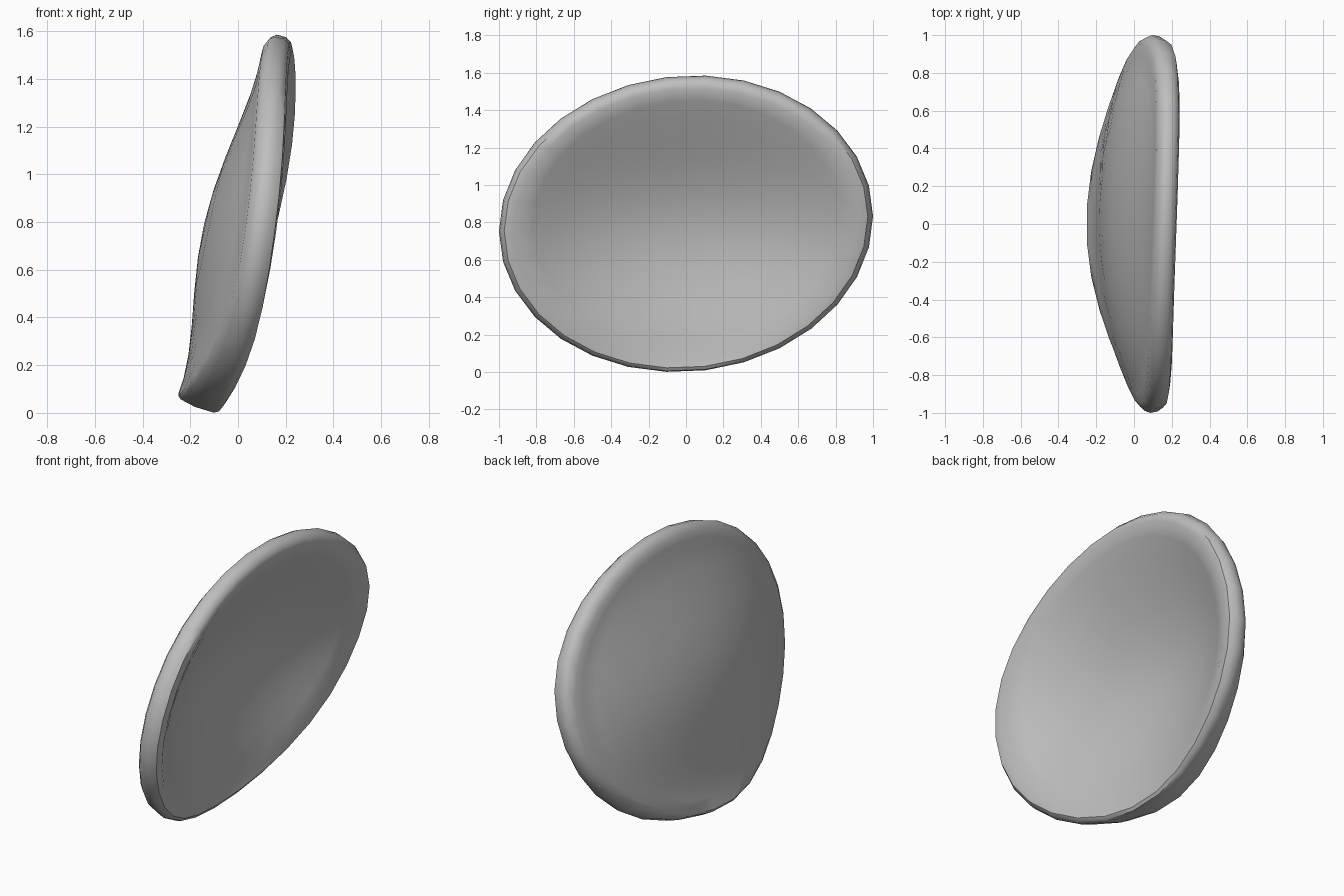
import bpy, bmesh
from math import sin, cos, pi

if "Cube" in bpy.data.objects:
    bpy.data.objects.remove(bpy.data.objects["Cube"])

SEGMENTS = 30
MID_Z = 0.793
CORE = 0.038


def spine(z):
    """Depth of the rear face along the centre line (smooth polynomial)."""
    return -0.25 + (z - 0.08) * (0.227 + (z - 0.3) * (-0.149
                    + (z - 0.8) * (0.361 - 0.418 * (z - 1.2))))


def rear_depth(y, z):
    """Dished rear face: sides wrap forward, less so near the top."""
    wrap = (0.17 * y ** 2 + 0.05 * y ** 4) * (1 - 0.5 * (z / 1.4) ** 5)
    return spine(z) + wrap + 0.02 * y * (z * z - 0.7)


def outline(t, r):
    """Slightly skewed oval, scaled by r about its middle."""
    return r * cos(t), MID_Z + r * MID_Z * sin(t + 0.05)


# Rim sections as (scale, forward offset): soft top, blunt sides, slanted base
TOP_RIM = [(0.9, 0), (0.95, 0.01), (0.985, 0.032), (1, 0.058),
           (0.988, 0.095), (0.96, 0.118), (0.915, 0.125)]
SIDE_RIM = [(0.9, 0), (0.955, 0.01), (0.988, 0.035), (1, 0.066),
            (0.993, 0.105), (0.972, 0.134), (0.925, 0.14)]
BASE_RIM = [(0.91, 0), (0.93, 0.01), (0.97, 0.07), (1, 0.148),
            (0.994, 0.171), (0.973, 0.181), (0.925, 0.173)]
FACE_SCALES = [0.18, 0.36, 0.54, 0.7, 0.82]
ANGLES = [2 * pi * k / SEGMENTS for k in range(SEGMENTS)]


def blend(t, i, j):
    """Mix the side section with the top or base one by angle."""
    up = sin(t + 0.05)
    other = TOP_RIM if up > 0 else BASE_RIM
    return SIDE_RIM[i][j] * (1 - up * up) + other[i][j] * up * up


def rim_ring(i):
    ring = []
    for t in ANGLES:
        edge = rear_depth(*outline(t, blend(t, 0, 0)))
        y, z = outline(t, blend(t, i, 0))
        ring.append((edge + blend(t, i, 1), y, z))
    return ring


def rear_ring(r):
    return [(rear_depth(y, z), y, z) for y, z in (outline(t, r) for t in ANGLES)]


def front_ring(r):
    """Deeper bowl: thin in the middle, thickening towards the rim."""
    ring = []
    for t in ANGLES:
        y, z = outline(t, r)
        z += 0.06 * (1 - r)
        thickness = CORE + (blend(t, -1, 1) - CORE) * (r / 0.925) ** 2
        ring.append((rear_depth(y, z) + thickness, y, z))
    return ring


# Shell: rear face, rim, then front face, bridged ring by ring
bm = bmesh.new()
rings = [rear_ring(r) for r in FACE_SCALES]
rings += [rim_ring(i) for i in range(len(SIDE_RIM))]
rings += [front_ring(r) for r in reversed(FACE_SCALES)]
loops = [[bm.verts.new(p) for p in ring] for ring in rings]
for a, b in zip(loops, loops[1:]):
    for k in range(SEGMENTS):
        n = (k + 1) % SEGMENTS
        bm.faces.new((a[k], a[n], b[n], b[k]))
for loop, thickness, z in ((loops[0], 0, MID_Z), (loops[-1], CORE, MID_Z + 0.06)):
    hub = bm.verts.new((rear_depth(0, z) + thickness, 0, z))
    for k in range(SEGMENTS):
        bm.faces.new((hub, loop[k], loop[(k + 1) % SEGMENTS]))
bmesh.ops.recalc_face_normals(bm, faces=bm.faces)

mesh = bpy.data.meshes.new("curved_backrest")
bm.to_mesh(mesh)
bm.free()
backrest = bpy.data.objects.new("curved_backrest", mesh)
bpy.context.collection.objects.link(backrest)

# Plain grey finish
grey = bpy.data.materials.new("plain_grey")
grey.use_nodes = True
colour = (0.52, 0.52, 0.52, 1)
grey.diffuse_color = colour
grey.node_tree.nodes["Principled BSDF"].inputs["Base Color"].default_value = colour
mesh.materials.append(grey)

bpy.context.view_layer.objects.active = backrest
backrest.select_set(True)
bpy.ops.object.shade_smooth_by_angle(angle=0.75)
